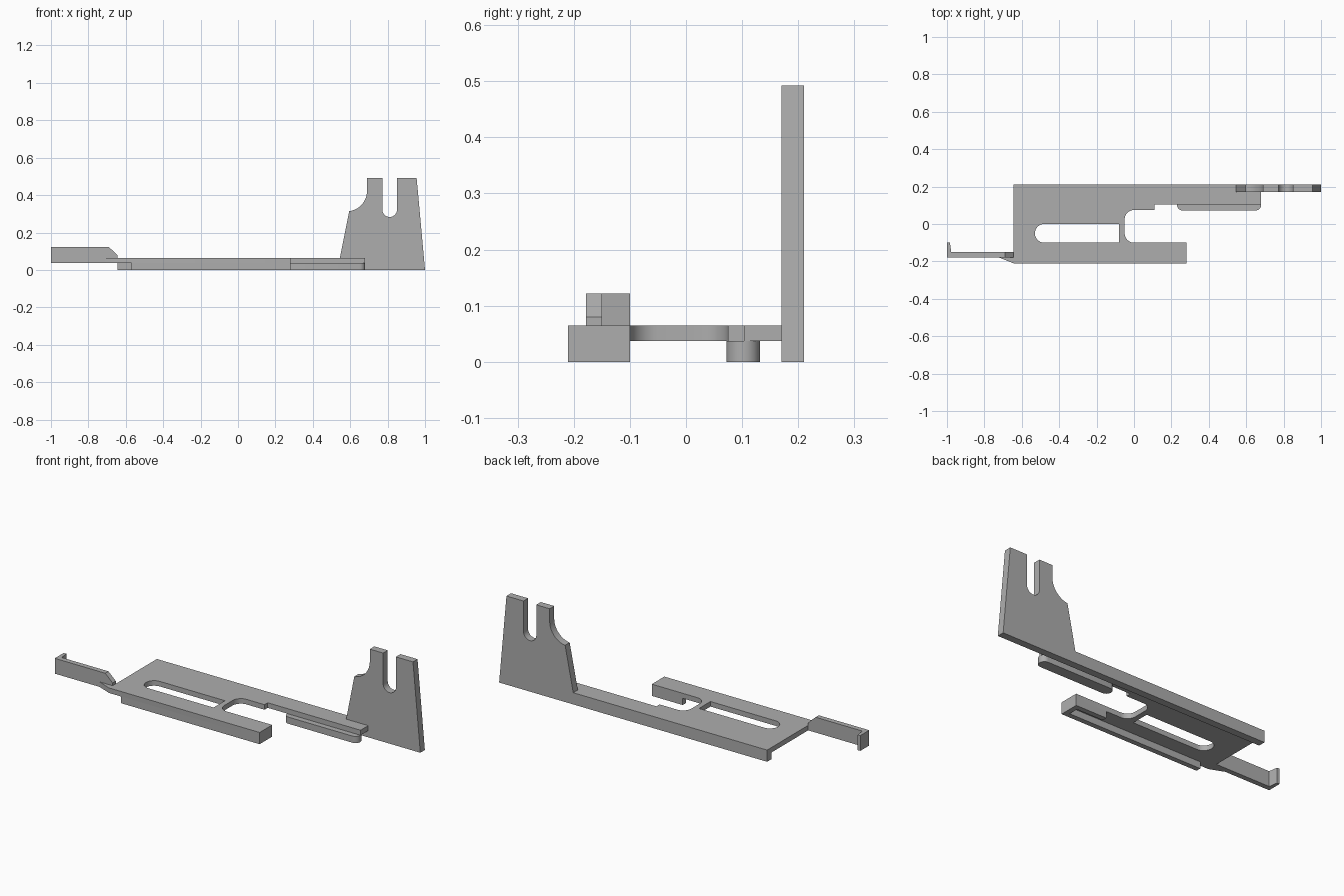
import bpy, bmesh, math
from mathutils import Vector

cube = bpy.data.objects.get("Cube")
if cube:
    bpy.data.objects.remove(cube, do_unlink=True)

steel = bpy.data.materials.new("grey_steel")
steel.use_nodes = True
GREY = (0.42, 0.42, 0.42, 1)
steel.diffuse_color = GREY
steel.node_tree.nodes["Principled BSDF"].inputs["Base Color"].default_value = GREY


def arc(cx, cy, r, start, end, n=10):
    """Points on an arc, angles in degrees."""
    return [(cx + r * math.cos(math.radians(start + (end - start) * i / n)),
             cy + r * math.sin(math.radians(start + (end - start) * i / n)))
            for i in range(n + 1)]


def sheet(name, loops, low, high, upright=False):
    """Extrude outlines (the first outer, the rest holes) along z, or along y when upright."""
    bm = bmesh.new()
    edges = []
    for loop in loops:
        vs = [bm.verts.new((a, low, b) if upright else (a, b, low)) for a, b in loop]
        edges += [bm.edges.new((vs[i - 1], vs[i])) for i in range(len(vs))]
    bmesh.ops.triangle_fill(bm, edges=edges, use_beauty=True)
    ext = bmesh.ops.extrude_face_region(bm, geom=bm.faces[:])
    move = Vector((0, high - low, 0)) if upright else Vector((0, 0, high - low))
    bmesh.ops.translate(bm, vec=move,
                        verts=[g for g in ext["geom"] if isinstance(g, bmesh.types.BMVert)])
    bmesh.ops.dissolve_limit(bm, angle_limit=0.01, verts=bm.verts[:], edges=bm.edges[:])
    bmesh.ops.recalc_face_normals(bm, faces=bm.faces[:])
    mesh = bpy.data.meshes.new(name)
    bm.to_mesh(mesh)
    bm.free()
    mesh.materials.append(steel)
    ob = bpy.data.objects.new(name, mesh)
    bpy.context.collection.objects.link(ob)
    bpy.ops.object.select_all(action="DESELECT")
    ob.select_set(True)
    bpy.context.view_layer.objects.active = ob
    bpy.ops.object.shade_smooth_by_angle(angle=math.radians(30))
    return ob


UNDER, TOP = 0.037, 0.065
LEFT, FRONT, BACK = -0.645, -0.21, 0.21

# Flat base plate with a round-ended slot and an open notch
outline = [(LEFT, 0.17), (LEFT, -0.15), (-0.72, -0.15), (-0.72, -0.18), (LEFT, FRONT),
           (0.28, FRONT), (0.28, -0.10)]
outline += arc(0, -0.05, 0.05, 270, 180)
outline += arc(0, 0.025, 0.05, 180, 90)
outline += [(0.11, 0.075), (0.11, 0.103), (0.68, 0.103), (0.68, 0.17)]
slot = [(-0.08, -0.10), (-0.08, 0)] + arc(-0.48, -0.05, 0.05, 90, 270, 16)
sheet("base_plate", [outline, slot], UNDER, TOP)

# Back rail rising into the forked upright
wall = [(LEFT, 0), (LEFT, TOP), (0.545, TOP), (0.595, 0.315)]
wall += arc(0.58, 0.423, 0.11, -78, 0)
wall += [(0.69, 0.492), (0.772, 0.492)]
wall += arc(0.811, 0.322, 0.039, 180, 360, 16)
wall += [(0.85, 0.492), (0.955, 0.492), (1.0, 0)]
sheet("back_rail_and_fork", [wall], 0.17, BACK, upright=True)

# Folded lip under the front arm: long side, end and short return
T = 0.028
lip = [(-0.57, FRONT), (0.28, FRONT), (0.28, -0.10), (0.09, -0.10), (0.09, -0.10 - T),
       (0.28 - T, -0.10 - T), (0.28 - T, FRONT + T), (-0.57, FRONT + T)]
sheet("front_arm_lip", [lip], 0, UNDER)

# Rounded bar under the back arm
bar = arc(0.65, 0.102, 0.03, -90, 90, 14) + arc(0.26, 0.102, 0.03, 90, 270, 14)
sheet("rounded_bar", [bar], 0, UNDER)

# Upright side tab with a clipped corner and a hooked end
tab = [(-1.0, UNDER), (-1.0, 0.122), (-0.69, 0.122), (LEFT, 0.08), (LEFT, UNDER)]
sheet("side_tab", [tab], -0.178, -0.15, upright=True)
hook = [(-1.0, -0.15), (-0.977, -0.15), (-0.984, -0.10), (-1.0, -0.10)]
sheet("tab_hook", [hook], UNDER, 0.122)
